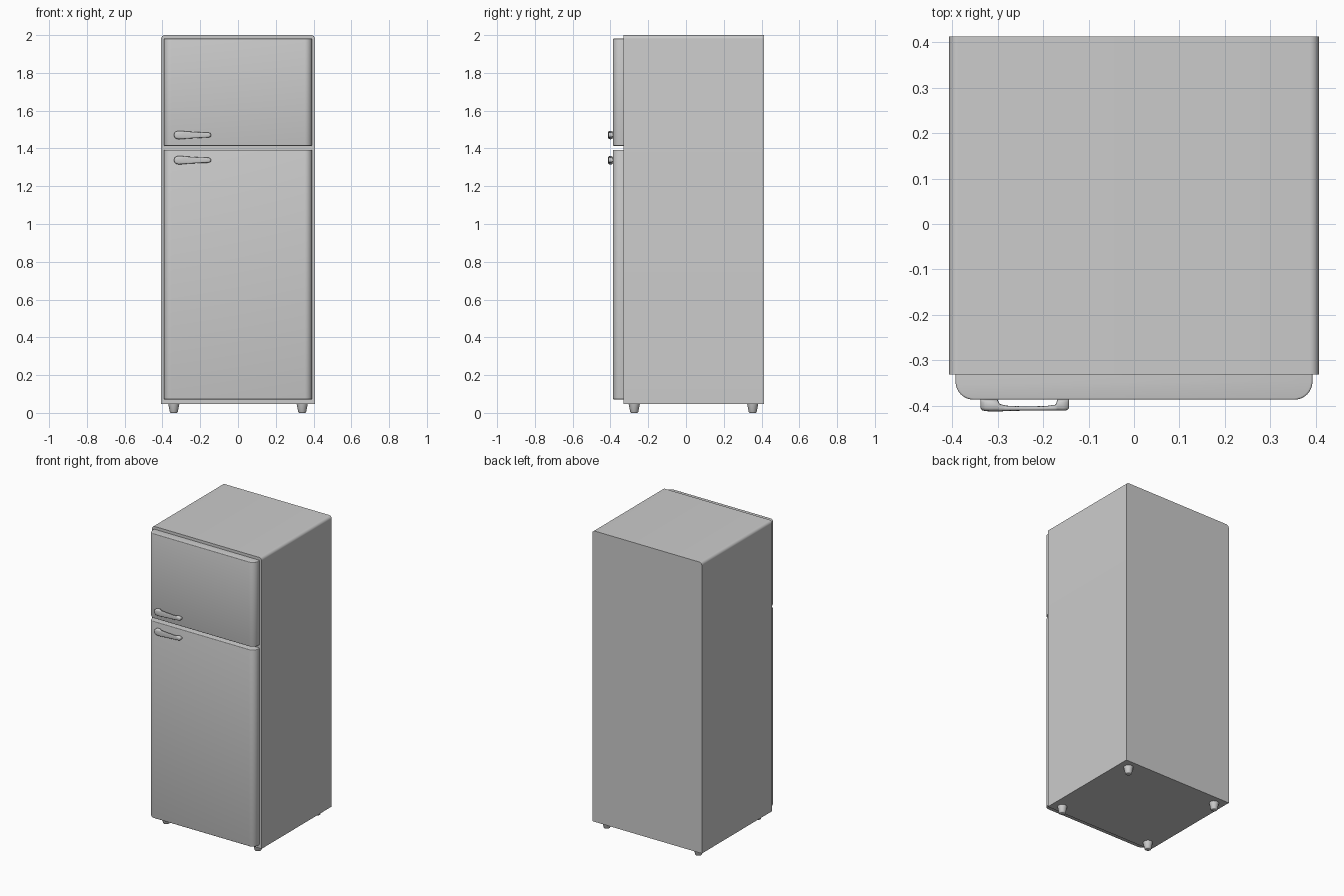
import bpy, bmesh, math

if "Cube" in bpy.data.objects:
    bpy.data.objects.remove(bpy.data.objects["Cube"])

FRONT = -0.331   # plane where the doors meet the cabinet
DOOR_Y = -0.387  # outer face of the doors


def finish(bm, name, angle=40):
    bmesh.ops.recalc_face_normals(bm, faces=bm.faces)
    me = bpy.data.meshes.new(name)
    bm.to_mesh(me)
    bm.free()
    ob = bpy.data.objects.new(name, me)
    bpy.context.collection.objects.link(ob)
    bpy.ops.object.select_all(action='DESELECT')
    ob.select_set(True)
    bpy.context.view_layer.objects.active = ob
    bpy.ops.object.shade_smooth_by_angle(angle=math.radians(angle))
    return ob


def box(x, y0, y1, z0, z1):
    bm = bmesh.new()
    bmesh.ops.create_cube(bm, size=1)
    for v in bm.verts:
        v.co.x = math.copysign(x, v.co.x)
        v.co.y = y1 if v.co.y > 0 else y0
        v.co.z = z1 if v.co.z > 0 else z0
    return bm


def bevel_where(bm, test, width, segments):
    edges = [e for e in bm.edges if test(e.verts[0].co, e.verts[1].co)]
    bmesh.ops.bevel(bm, geom=edges, offset=width, offset_type='OFFSET',
                    segments=segments, profile=0.5, affect='EDGES')


# Cabinet: rounded along the two long top edges only
bm = box(0.407, FRONT, 0.413, 0.048, 2.0)
bevel_where(bm, lambda a, b: min(a.z, b.z) > 1.99 and abs(a.y - b.y) > 0.1, 0.02, 8)
finish(bm, "cabinet")


# Doors: rounded front corners, fine softened rim at top and bottom
def door(name, z0, z1):
    bm = box(0.393, DOOR_Y, FRONT, z0, z1)
    bevel_where(bm, lambda a, b: abs(a.z - b.z) > 0.1 and a.y < FRONT - 0.01, 0.04, 10)
    bevel_where(bm, lambda a, b: abs(a.z - b.z) < 1e-5
                and min(a.y, b.y) < FRONT - 1e-4, 0.004, 3)
    finish(bm, name)


door("freezer_door", 1.414, 1.981)
door("fridge_door", 0.072, 1.393)


# Handles: lofted tapering bar, arched away from the door in the middle
# each station: x, half height, back y, front y
STATIONS = [
    (-0.338, 0.006, -0.386, -0.405), (-0.335, 0.013, -0.386, -0.410),
    (-0.328, 0.019, -0.386, -0.412), (-0.315, 0.0225, -0.386, -0.413),
    (-0.301, 0.022, -0.386, -0.413), (-0.296, 0.0215, -0.396, -0.413),
    (-0.283, 0.020, -0.400, -0.412), (-0.240, 0.017, -0.402, -0.411),
    (-0.195, 0.0145, -0.401, -0.411), (-0.173, 0.014, -0.398, -0.411),
    (-0.168, 0.014, -0.386, -0.411), (-0.156, 0.0135, -0.386, -0.411),
    (-0.147, 0.010, -0.386, -0.410), (-0.143, 0.005, -0.386, -0.406),
]


def handle(name, zc, n=20):
    bm = bmesh.new()
    rings = []
    for x, h, yb, yf in STATIONS:
        ring = []
        for i in range(n):
            a = 2 * math.pi * i / n
            c, s = math.cos(a), math.sin(a)
            sy = math.copysign(abs(c) ** 0.6, c)
            sz = math.copysign(abs(s) ** 0.6, s)
            ring.append(bm.verts.new((x, (yb + yf) / 2 + sy * (yb - yf) / 2, zc + sz * h)))
        rings.append(ring)
    for r, q in zip(rings, rings[1:]):
        for i in range(n):
            j = (i + 1) % n
            bm.faces.new((r[i], r[j], q[j], q[i]))
    bm.faces.new(rings[0])
    bm.faces.new(rings[-1])
    finish(bm, name, 50)


handle("freezer_handle", 1.471)
handle("fridge_handle", 1.338)

# Feet: four tapered round pads
for fy, row in ((-0.274, "front"), (0.353, "back")):
    for fx, side in ((-0.34, "left"), (0.34, "right")):
        bm = bmesh.new()
        bmesh.ops.create_cone(bm, cap_ends=True, segments=24,
                              radius1=0.02, radius2=0.03, depth=0.05)
        bevel_where(bm, lambda a, b: max(a.z, b.z) < 0, 0.004, 2)
        bmesh.ops.translate(bm, verts=bm.verts, vec=(fx, fy, 0.025))
        finish(bm, f"{row}_{side}_foot")
